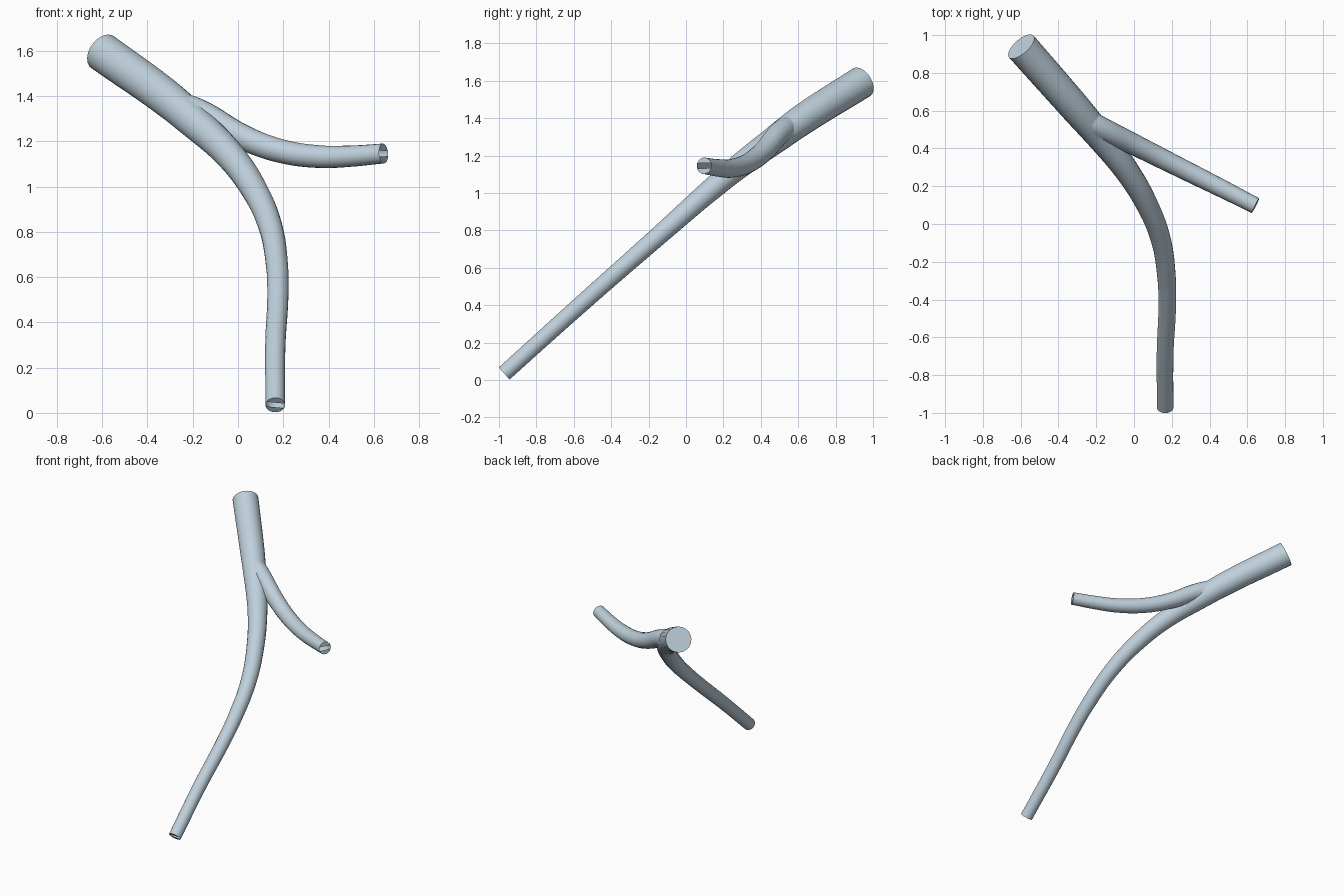
import bpy, bmesh
from mathutils import Vector

cube = bpy.data.objects.get("Cube")
if cube:
    bpy.data.objects.remove(cube, do_unlink=True)

mat = bpy.data.materials.new("pale_blue_grey")
mat.use_nodes = True
colour = (0.52, 0.63, 0.71, 1)
mat.diffuse_color = colour
mat.node_tree.nodes["Principled BSDF"].inputs["Base Color"].default_value = colour


def tube(name, points):
    """Closed, tapering tube swept along smooth points given as (x, y, z, radius)."""
    curve = bpy.data.curves.new(name, 'CURVE')
    curve.dimensions = '3D'
    curve.bevel_depth = 1
    curve.bevel_resolution = 8
    curve.resolution_u = 10
    curve.use_fill_caps = True
    spline = curve.splines.new('BEZIER')
    spline.radius_interpolation = 'CARDINAL'
    spline.bezier_points.add(len(points) - 1)
    for bp, (x, y, z, r) in zip(spline.bezier_points, points):
        bp.co = (x, y, z)
        bp.radius = r
        bp.handle_left_type = bp.handle_right_type = 'AUTO'
    obj = bpy.data.objects.new(name, curve)
    bpy.context.collection.objects.link(obj)
    bpy.ops.object.select_all(action='DESELECT')
    obj.select_set(True)
    bpy.context.view_layer.objects.active = obj
    bpy.ops.object.convert(target='MESH')
    obj = bpy.context.object
    obj.name = name
    bm = bmesh.new()
    bm.from_mesh(obj.data)
    bmesh.ops.remove_doubles(bm, verts=bm.verts, dist=0.0001)
    bmesh.ops.recalc_face_normals(bm, faces=bm.faces)
    bm.to_mesh(obj.data)
    bm.free()
    obj.data.materials.clear()
    obj.data.materials.append(mat)
    return obj


# Main tube, from the wide upper end to the narrow lower end
main_path = [
    (-0.597, 0.94, 1.593, 0.087), (-0.304, 0.607, 1.382, 0.082),
    (-0.19, 0.474, 1.284, 0.075), (-0.044, 0.29, 1.147, 0.066),
    (0.065, 0.11, 0.998, 0.059), (0.141, -0.08, 0.83, 0.053),
    (0.172, -0.28, 0.654, 0.049), (0.176, -0.43, 0.522, 0.047),
    (0.165, -0.677, 0.302, 0.045), (0.165, -0.972, 0.035, 0.0435)]
# Side branch, starting inside the main tube
branch_path = [
    (-0.26, 0.553, 1.36, 0.06), (-0.167, 0.504, 1.324, 0.06),
    (0.022, 0.41, 1.218, 0.056), (0.185, 0.328, 1.158, 0.053),
    (0.361, 0.24, 1.132, 0.05), (0.493, 0.174, 1.134, 0.047),
    (0.643, 0.097, 1.146, 0.044)]

main = tube("forked_tube", main_path)
branch = tube("side_branch", branch_path)

# Fuse the two into one skin
union = main.modifiers.new("fuse", 'BOOLEAN')
union.operation = 'UNION'
union.solver = 'EXACT'
union.object = branch
bpy.ops.object.select_all(action='DESELECT')
main.select_set(True)
bpy.context.view_layer.objects.active = main
bpy.ops.object.modifier_apply(modifier=union.name)
bpy.data.objects.remove(branch, do_unlink=True)

# Open the three ends
ends = [Vector(p[:3]) for p in (main_path[0], main_path[-1], branch_path[-1])]
bm = bmesh.new()
bm.from_mesh(main.data)
caps = [f for f in bm.faces
        if min((f.calc_center_median() - e).length for e in ends) < 0.02]
bmesh.ops.delete(bm, geom=caps, context='FACES')
bm.to_mesh(main.data)
bm.free()

bpy.ops.object.shade_smooth_by_angle(angle=0.6)
